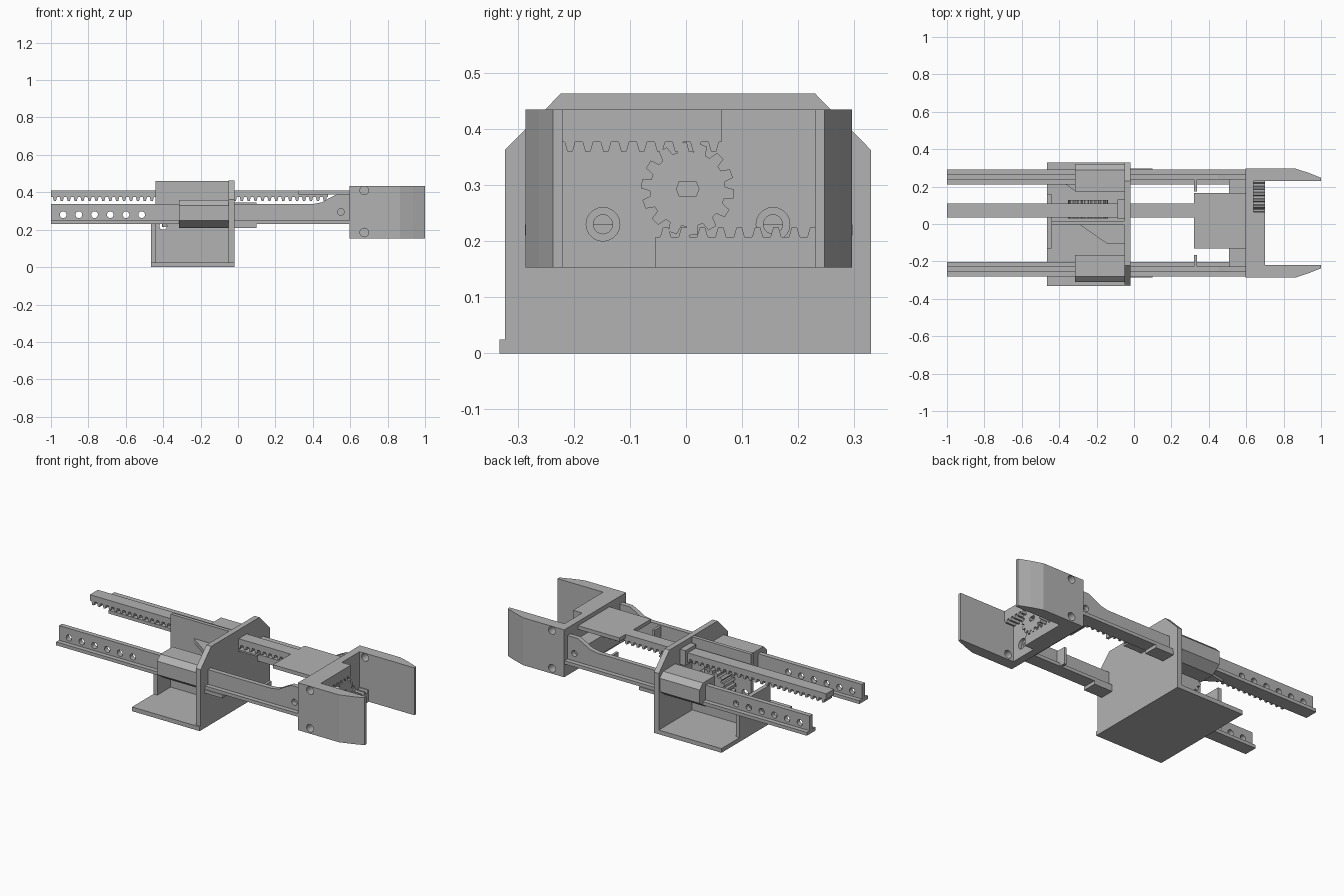
import bpy, bmesh, math
from mathutils import Vector

old = bpy.data.objects.get("Cube")
if old:
    bpy.data.objects.remove(old)

grey = bpy.data.materials.new("plain grey")
grey.use_nodes = True
colour = (0.45, 0.45, 0.45, 1)
grey.diffuse_color = colour
grey.node_tree.nodes["Principled BSDF"].inputs["Base Color"].default_value = colour

YC = 0.005  # lateral centre of the mechanism


def place(axis, u, v, w):
    return Vector({"x": (w, u, v), "y": (u, w, v), "z": (u, v, w)}[axis])


def prism(name, pts, axis, a, b):
    """Extrude a 2D outline along an axis from a to b."""
    bm = bmesh.new()
    face = bm.faces.new([bm.verts.new(place(axis, u, v, a)) for u, v in pts])
    out = bmesh.ops.extrude_face_region(bm, geom=[face])
    moved = [g for g in out["geom"] if isinstance(g, bmesh.types.BMVert)]
    bmesh.ops.translate(bm, verts=moved, vec=place(axis, 0, 0, b - a))
    bmesh.ops.recalc_face_normals(bm, faces=bm.faces)
    mesh = bpy.data.meshes.new(name)
    bm.to_mesh(mesh)
    bm.free()
    mesh.materials.append(grey)
    obj = bpy.data.objects.new(name, mesh)
    bpy.context.collection.objects.link(obj)
    return obj


def box(name, x, y, z):
    return prism(name, [(x[0], y[0]), (x[1], y[0]), (x[1], y[1]), (x[0], y[1])], "z", *z)


def ring(u, v, r, n=20):
    return [(u + r * math.cos(math.tau * i / n), v + r * math.sin(math.tau * i / n)) for i in range(n)]


def cut(obj, pts, axis, a, b):
    cutter = prism("cutter", pts, axis, a, b)
    cutter.hide_render = True
    mod = obj.modifiers.new("hole", "BOOLEAN")
    mod.operation, mod.solver, mod.object = "DIFFERENCE", "EXACT", cutter
    bpy.context.view_layer.objects.active = obj
    bpy.ops.object.modifier_apply(modifier=mod.name)
    bpy.data.objects.remove(cutter)


def rack_outline(start, end, root, tip, back, count):
    """Straight bar with trapezoid teeth between root and tip."""
    pitch = (end - start) / count
    pts = [(start, back)]
    for i in range(count):
        s = start + i * pitch
        pts += [(s + pitch * f, h) for f, h in
                ((0.02, root), (0.27, root), (0.42, tip), (0.72, tip), (0.87, root))]
    return pts + [(end, root), (end, back)]


def gear_outline(u, v, root, tip, count):
    pts = []
    for i in range(count):
        for f, r in ((0, root), (0.3, root), (0.42, tip), (0.85, tip)):
            t = math.tau * (i + f - 0.38) / count + math.pi / 2
            pts.append((u + r * math.cos(t), v + r * math.sin(t)))
    return pts


# Housing: base, end wall, centre panel and rear wall
box("base_plate", (-0.465, -0.02), (-0.332, 0.33), (0, 0.025))
prism("end_wall", [(-0.323, 0.02), (0.33, 0.02), (0.33, 0.362), (0.23, 0.463),
                   (-0.223, 0.463), (-0.323, 0.362)], "x", -0.052, -0.02)
panel = box("centre_panel", (-0.44, -0.05), (-0.005, 0.016), (0.02, 0.46))
cut(panel, ring(-0.4, 0.22, 0.02), "y", -0.1, 0.1)
box("rear_wall", (-0.465, -0.44), (-0.13, 0.16), (0.02, 0.23))
prism("panel_gusset", [(-0.31, 0.01), (-0.145, -0.105), (-0.05, -0.105), (-0.05, 0.01)],
      "z", 0.33, 0.355)
prism("clamp_gusset", [(-0.405, 0.24), (-0.32, 0.18), (-0.3, 0.18), (-0.3, 0.26)], "z", 0.215, 0.23)
box("rack_stop", (-0.088, -0.05), (0.03, 0.13), (0.34, 0.43))

# Sliding rails, clamps and jaws, one set per side
for side, s in (("right", -1), ("left", 1)):
    def flip(pts):
        return [(YC + s * v, z) for v, z in pts]

    def span(a, b):
        return tuple(sorted((YC + s * a, YC + s * b)))

    web = prism(side + "_rail_web",
                [(-1, 0.23), (0.597, 0.23), (0.597, 0.39), (0.53, 0.39), (0.49, 0.37),
                 (0.45, 0.347), (0.4, 0.337), (-1, 0.337)], "y", *span(0.232, 0.26))
    for x in [-0.935 + 0.084 * i for i in range(6)]:
        cut(web, ring(x, 0.28, 0.018), "y", -1, 1)
    cut(web, ring(0.55, 0.295, 0.018), "y", -1, 1)
    box(side + "_rail_flange", (-1, 0.597), span(0.207, 0.287), (0.23, 0.25))
    prism(side + "_rail_clamp", flip([(0.17, 0.21), (0.26, 0.21), (0.316, 0.25), (0.316, 0.33),
                                      (0.285, 0.36), (0.17, 0.36)]), "x", -0.315, -0.04)
    box(side + "_rail_tongue", (-0.05, 0.1), span(0.207, 0.292), (0.21, 0.23))
    box(side + "_rail_lug", (0.322, 0.337), span(0.17, 0.24), (0.23, 0.33))

    jaw = prism(side + "_jaw",
                [(x, YC + s * v) for x, v in ((0.595, 0.225), (1, 0.225), (1, 0.242),
                                              (0.935, 0.268), (0.865, 0.291), (0.595, 0.291))],
                "z", 0.153, 0.435)
    for z in (0.41, 0.185):
        cut(jaw, ring(0.675, z, 0.023), "y", -1, 1)

# Drive rack with its push plate, and the drive gear below it
prism("drive_rack", rack_outline(-1, 0.48, 0.375, 0.353, 0.41, 40), "y", 0.035, 0.11)
box("push_plate", (0.322, 0.596), (-0.13, 0.165), (0.388, 0.41))
prism("drive_gear", gear_outline(-0.245, 0.25, 0.092, 0.107, 18), "y", 0.03, 0.128)
box("rack_tongue", (-0.05, 0.1), (0.035, 0.11), (0.335, 0.345))

# Gripper head: cross bar, back plate with countersunk holes, racks and pinion
box("cross_bar", (0.507, 0.6), (-0.228, 0.238), (0.23, 0.335))
plate = box("head_plate", (0.595, 0.64), (-0.284, 0.294), (0.153, 0.435))
for y in (-0.148, 0.155):
    cut(plate, ring(y, 0.23, 0.03), "x", 0.62, 0.7)
    cut(plate, ring(y, 0.23, 0.017), "x", 0.5, 0.7)
prism("upper_rack", rack_outline(-0.225, 0.063, 0.377, 0.36, 0.435, 9), "x", 0.639, 0.7)
prism("lower_rack", rack_outline(-0.055, 0.24, 0.207, 0.224, 0.153, 9), "x", 0.639, 0.7)
pinion = prism("pinion", gear_outline(0.003, 0.293, 0.067, 0.083, 14), "x", 0.639, 0.7)
cut(pinion, [(-0.012, 0.28), (0.018, 0.28), (0.023, 0.293), (0.018, 0.306),
             (-0.012, 0.306), (-0.017, 0.293)], "x", 0.66, 0.8)
